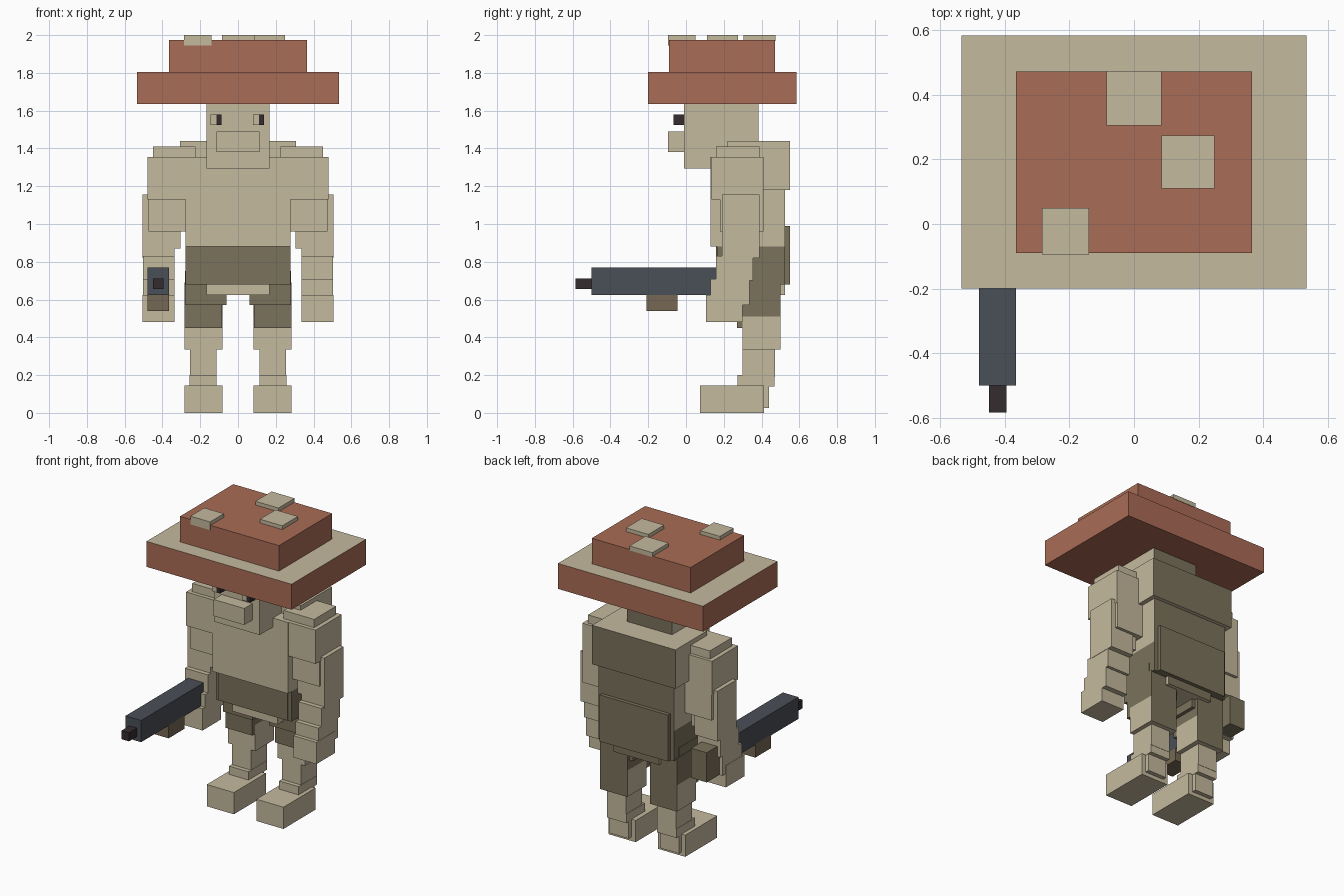
import bpy
import bmesh
from mathutils import Vector

cube = bpy.data.objects.get("Cube")
if cube:
    bpy.data.objects.remove(cube, do_unlink=True)


def linear(c):
    c /= 255
    return c / 12.92 if c <= 0.04045 else ((c + 0.055) / 1.055) ** 2.4


def material(name, r, g, b):
    mat = bpy.data.materials.new(name)
    colour = (linear(r), linear(g), linear(b), 1)
    mat.diffuse_color = colour
    mat.use_nodes = True
    for node in mat.node_tree.nodes:
        if node.type == 'BSDF_PRINCIPLED':
            node.inputs["Base Color"].default_value = colour
    return mat


tan = material("pale_tan", 197, 186, 158)
olive = material("dark_olive", 123, 114, 92)
red = material("brick_red", 170, 108, 86)
steel = material("blue_grey", 74, 78, 87)
black = material("near_black", 53, 44, 47)
brown = material("wood_brown", 118, 103, 83)

DIRECTIONS = {"top": Vector((0, 0, 1)), "back": Vector((0, 1, 0)),
              "front": Vector((0, -1, 0))}


def box(name, x, y, z, mat, **faces):
    """Box from three ranges; faces gives another colour per direction."""
    bm = bmesh.new()
    bmesh.ops.create_cube(bm, size=1)
    for v in bm.verts:
        for i, (low, high) in enumerate((x, y, z)):
            v.co[i] = high if v.co[i] > 0 else low
    bm.normal_update()
    mesh = bpy.data.meshes.new(name)
    mesh.materials.append(mat)
    for slot, (side, other) in enumerate(faces.items(), 1):
        mesh.materials.append(other)
        for f in bm.faces:
            if f.normal.dot(DIRECTIONS[side]) > 0.9:
                f.material_index = slot
    bm.to_mesh(mesh)
    bm.free()
    obj = bpy.data.objects.new(name, mesh)
    bpy.context.collection.objects.link(obj)
    return obj


def centred(name, half, y, z, mat, **faces):
    box(name, (-half, half), y, z, mat, **faces)


def pair(name, x, y, z, mat, **faces):
    box("left_" + name, x, y, z, mat, **faces)
    box("right_" + name, (-x[1], -x[0]), y, z, mat, **faces)


# Hat
centred("hat_brim", .535, (-.2, .585), (1.635, 1.805), red, top=tan)
centred("hat_crown", .365, (-.09, .472), (1.805, 1.975), red)
box("hat_front_spot", (-.285, -.14), (-.095, .05), (1.945, 2), tan)
box("hat_back_spot", (-.085, .085), (.305, .475), (1.97, 2), tan)
box("hat_side_spot", (.085, .25), (.11, .275), (1.97, 2), tan)

# Head
centred("head", .167, (-.01, .385), (1.295, 1.64), tan, back=olive)
centred("snout", .113, (-.095, 0), (1.38, 1.49), tan)
for side, x in (("right", -.145), ("left", .08)):
    box(side + "_eye_white", (x, x + .03), (-.065, 0), (1.525, 1.58), tan)
    box(side + "_pupil", (x + .03, x + .058), (-.065, 0), (1.525, 1.58), black)

# Torso
centred("chest", .278, (.13, .525), (.88, 1.355), tan, back=olive)
centred("upper_back", .308, (.22, .55), (1.18, 1.44), tan, back=olive)
centred("waist", .278, (.165, .525), (.68, .88), olive)
centred("front_cloth", .253, (.158, .2), (.683, .88), olive)
centred("back_cloth", .253, (.5, .55), (.68, .99), olive)
centred("pelvis", .167, (.18, .525), (.625, .69), tan, back=olive)

# Arms
pair("shoulder_cap", (.225, .45), (.16, .39), (1.33, 1.41), tan)
pair("shoulder", (.27, .478), (.135, .41), (1.13, 1.355), tan)
pair("upper_arm", (.27, .475), (.18, .41), (.96, 1.14), tan)
pair("elbow", (.305, .36), (.19, .38), (.87, .97), tan)
pair("forearm", (.335, .505), (.19, .39), (.82, 1.155), tan)
pair("lower_forearm", (.335, .503), (.16, .355), (.7, .83), tan)
pair("wrist", (.335, .503), (.13, .335), (.57, .71), tan)
pair("hand", (.335, .505), (.105, .3), (.48, .625), tan)

# Legs
pair("hip", (.06, .28), (.24, .475), (.57, .75), olive)
pair("thigh", (.085, .282), (.27, .48), (.45, .69), olive)
pair("thigh_back", (.083, .283), (.3, .5), (.51, .69), olive)
pair("knee", (.083, .283), (.3, .5), (.335, .512), tan, back=olive)
pair("calf", (.115, .255), (.3, .47), (.19, .34), tan)
pair("ankle", (.113, .257), (.272, .468), (.14, .2), tan)
pair("heel", (.115, .255), (.38, .44), (.025, .17), tan)
pair("foot", (.083, .283), (.075, .412), (0, .145), tan)

# Weapon
gun = (-.48, -.365)
box("gun_body", gun, (-.5, .35), (.625, .77), steel)
box("gun_muzzle", (-.45, -.395), (-.585, -.49), (.655, .712), black)
box("gun_foregrip", gun, (-.21, -.045), (.54, .63), brown)
box("gun_stock", gun, (.31, .467), (.57, .768), olive)
